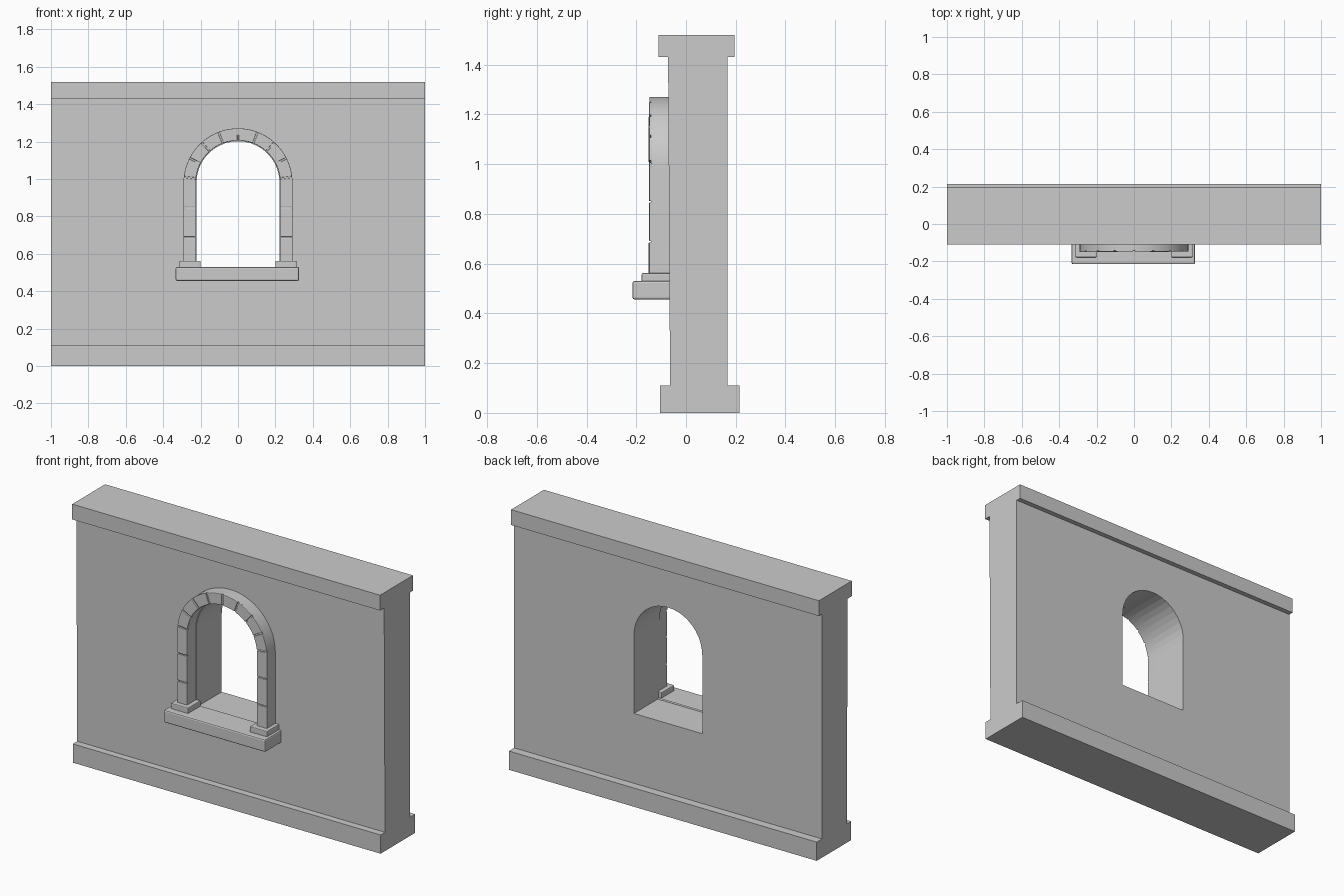
import bpy, bmesh, math, random

if "Cube" in bpy.data.objects:
    bpy.data.objects.remove(bpy.data.objects["Cube"])

random.seed(4)
SPRING, R_IN, R_OUT = 0.98, 0.226, 0.291   # arch centre height and radii


def finish(name, bm, bevel=0.0):
    bmesh.ops.recalc_face_normals(bm, faces=bm.faces[:])
    me = bpy.data.meshes.new(name)
    bm.to_mesh(me)
    bm.free()
    ob = bpy.data.objects.new(name, me)
    bpy.context.collection.objects.link(ob)
    if bevel:
        m = ob.modifiers.new("bevel", 'BEVEL')
        m.width, m.segments, m.limit_method = bevel, 2, 'ANGLE'
        m.angle_limit = math.radians(40)
    return ob


def extrude(name, pts, offset, bevel=0.0):
    """Solid from a closed 3D outline moved along an offset."""
    bm = bmesh.new()
    f = bm.faces.new([bm.verts.new(p) for p in pts])
    r = bmesh.ops.extrude_face_region(bm, geom=[f], use_keep_orig=True)
    vs = [v for v in r["geom"] if isinstance(v, bmesh.types.BMVert)]
    bmesh.ops.translate(bm, verts=vs, vec=offset)
    return finish(name, bm, bevel)


def box(name, x0, x1, y0, y1, z0, z1, bevel):
    pts = [(x0, y0, z0), (x1, y0, z0), (x1, y0, z1), (x0, y0, z1)]
    return extrude(name, pts, (0, y1 - y0, 0), bevel)


def arc(r, a0, a1, n):
    return [(r * math.cos(math.radians(a0 + (a1 - a0) * i / n)),
             SPRING + r * math.sin(math.radians(a0 + (a1 - a0) * i / n)))
            for i in range(n + 1)]


def front(pts, y):
    return [(x, y, z) for x, z in pts]


def smooth(ob):
    bpy.context.view_layer.objects.active = ob
    bpy.ops.object.select_all(action='DESELECT')
    ob.select_set(True)
    bpy.ops.object.shade_smooth_by_angle(angle=math.radians(30))


# wall with plinth and coping, as one profile
profile = [(-0.105, 0), (0.215, 0), (0.215, 0.11), (0.166, 0.11), (0.166, 1.43),
           (0.195, 1.43), (0.195, 1.52), (-0.11, 1.52), (-0.11, 1.43),
           (-0.072, 1.43), (-0.064, 0.11), (-0.105, 0.11)]
wall = extrude("wall", [(-1, y, z) for y, z in profile], (2, 0, 0))

# arched window opening
hole = [(-0.222, 0.52), (0.222, 0.52)] + arc(0.222, 0, 180, 20)
cutter = extrude("opening_cutter", front(hole, -0.4), (0, 0.8, 0))
mod = wall.modifiers.new("opening", 'BOOLEAN')
mod.object, mod.operation, mod.solver = cutter, 'DIFFERENCE', 'EXACT'
bpy.context.view_layer.objects.active = wall
bpy.ops.object.modifier_apply(modifier=mod.name)
bpy.data.objects.remove(cutter)

# continuous backing of the stone surround
band = ([(R_OUT, 0.55)] + arc(R_OUT, 0, 180, 28) + [(-R_OUT, 0.55), (-R_IN, 0.55)]
        + arc(R_IN, 180, 0, 28) + [(R_IN, 0.55)])
smooth(extrude("surround_backing", front(band, -0.141), (0, 0.081, 0)))


def stone(name, pts):
    y = -0.149 - random.uniform(-0.002, 0.002)
    extrude(name, front(pts, y), (0, -0.137 - y, 0), 0.003)


# arch stones
GAP = 0.9
for i in range(8):
    a0, a1 = 6 + 21 * i + GAP, 6 + 21 * (i + 1) - GAP
    stone(f"arch_stone_{i}", arc(R_OUT, a0, a1, 4) + arc(R_IN, a1, a0, 4))

# jamb stones, pedestal blocks on both sides
for side, s in (("left", -1), ("right", 1)):
    for i, (z0, z1) in enumerate([(0.55, 0.685), (0.691, 0.846), (0.852, 0.99)]):
        low = [(s * R_IN, z0), (s * R_OUT, z0)]
        top = [(s * R_OUT, z1), (s * R_IN, z1)]
        if i == 2:
            top = [(s * R_OUT, 1.007), (s * R_IN, 0.999)]
        stone(f"jamb_stone_{side}_{i}", low + top)
    x = sorted((s * 0.2, s * 0.313))
    box(f"pedestal_{side}", x[0], x[1], -0.178, -0.06, 0.525, 0.562, 0.005)

# window sill
box("sill", -0.333, 0.327, -0.215, -0.055, 0.456, 0.53, 0.008)
